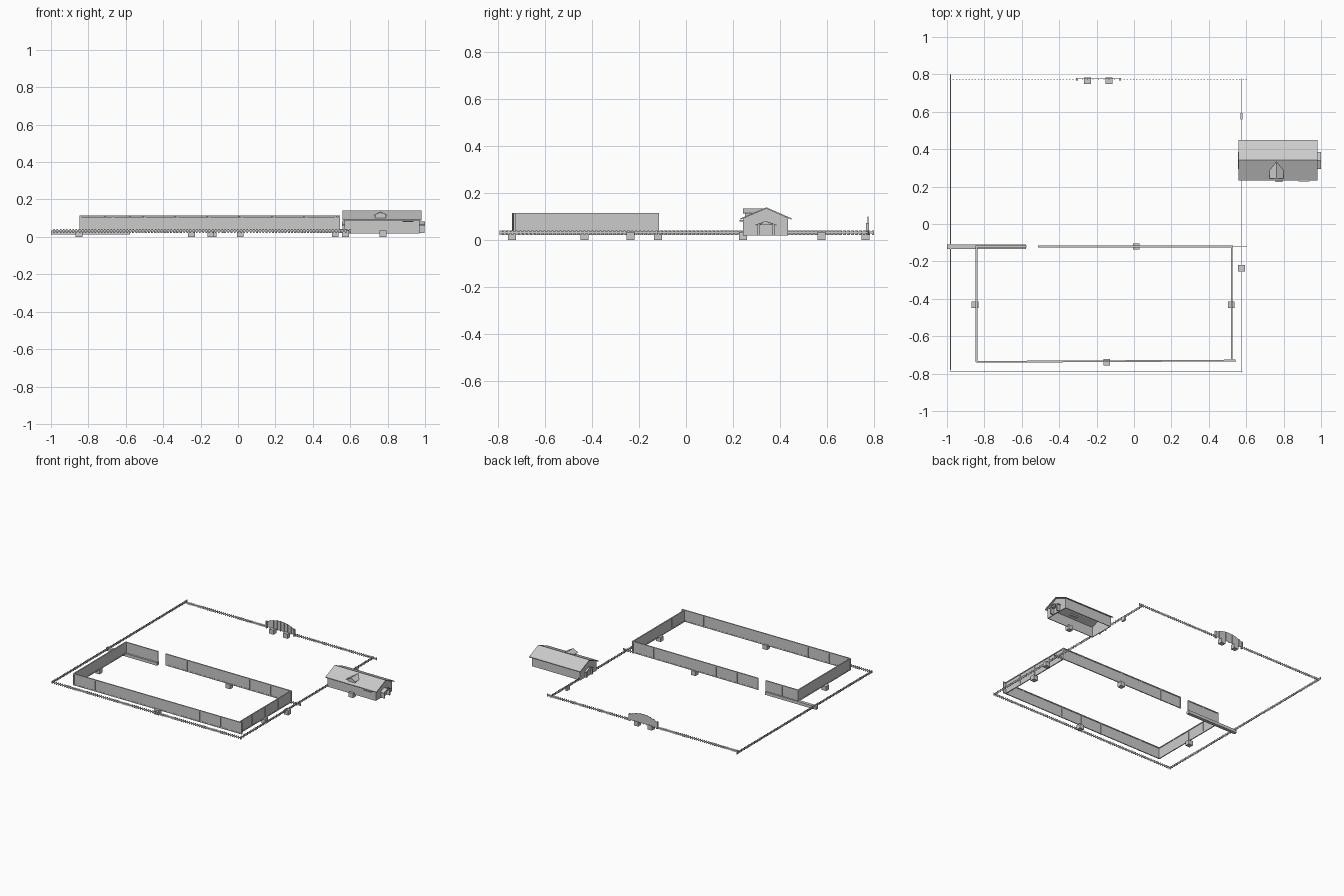
import bpy, bmesh, math
from mathutils import Matrix, Vector

cube = bpy.data.objects.get("Cube")
if cube:
    bpy.data.objects.remove(cube, do_unlink=True)

grey = bpy.data.materials.new("plain_grey")
grey.use_nodes = True
colour = (0.6, 0.6, 0.6, 1)
grey.diffuse_color = colour
grey.node_tree.nodes["Principled BSDF"].inputs["Base Color"].default_value = colour


def finish(name, bm):
    bmesh.ops.recalc_face_normals(bm, faces=bm.faces)
    mesh = bpy.data.meshes.new(name)
    bm.to_mesh(mesh)
    bm.free()
    mesh.materials.append(grey)
    obj = bpy.data.objects.new(name, mesh)
    bpy.context.collection.objects.link(obj)
    return obj


def add_box(bm, centre, size, angle=0):
    m = Matrix.Translation(centre) @ Matrix.Rotation(angle, 4, 'Z') @ Matrix.Diagonal((*size, 1))
    bmesh.ops.create_cube(bm, size=1, matrix=m)


def box(name, x, y, z):
    bm = bmesh.new()
    add_box(bm, (sum(x) / 2, sum(y) / 2, sum(z) / 2), (x[1] - x[0], y[1] - y[0], z[1] - z[0]))
    return finish(name, bm)


def add_prism(bm, points, offset):
    """Extrude a flat outline along an offset."""
    face = bm.faces.new([bm.verts.new(p) for p in points])
    out = bmesh.ops.extrude_face_region(bm, geom=[face], use_keep_orig=True)
    moved = [v for v in out["geom"] if isinstance(v, bmesh.types.BMVert)]
    bmesh.ops.translate(bm, verts=moved, vec=offset)


def run(bm, a, b, thick, z0, z1):
    """Upright slab along a ground line."""
    a, b = Vector(a), Vector(b)
    d, mid = b - a, (a + b) / 2
    add_box(bm, (mid.x, mid.y, (z0 + z1) / 2), (d.length, thick, z1 - z0), math.atan2(d.y, d.x))


def stations(a, b, count):
    a, b = Vector(a), Vector(b)
    return [a.lerp(b, i / count) for i in range(count + 1)]


# Arena walls: panels, posts and a top rail
def arena_wall(name, a, b, count):
    bm = bmesh.new()
    run(bm, a, b, 0.004, 0.032, 0.107)
    run(bm, a, b, 0.009, 0.108, 0.115)
    run(bm, a, b, 0.007, 0.028, 0.036)
    d = Vector(b) - Vector(a)
    for p in stations(a, b, count):
        add_box(bm, (p.x, p.y, 0.071), (0.008, 0.009, 0.086), math.atan2(d.y, d.x))
    finish(name, bm)


arena_wall("arena_front_wall", (-0.84, -0.737), (0.54, -0.73), 8)
arena_wall("arena_left_wall", (0.522, -0.73), (0.522, -0.12), 4)
arena_wall("arena_right_wall", (-0.842, -0.735), (-0.842, -0.12), 4)
arena_wall("arena_back_wall_long", (-0.51, -0.12), (0.525, -0.12), 6)
arena_wall("arena_back_wall_short", (-0.842, -0.12), (-0.58, -0.12), 2)
box("entrance_beam", (-1.0, -0.577), (-0.133, -0.109), (0.012, 0.034))


# Low picket fence round the field
def fence(name, a, b, rail):
    bm = bmesh.new()
    a, b = Vector(a), Vector(b)
    run(bm, a, b, rail, 0.028, 0.036)
    d = b - a
    for p in stations(a, b, max(2, round(d.length / 0.017))):
        add_box(bm, (p.x, p.y, 0.032), (0.008, 0.003, 0.02), math.atan2(d.y, d.x))
    finish(name, bm)


fence("front_fence", (-0.982, -0.79), (0.575, -0.79), 0.002)
fence("left_fence", (0.573, -0.79), (0.573, 0.775), 0.002)
fence("right_fence", (-0.982, -0.78), (-0.982, 0.797), 0.005)
fence("back_fence_right", (-0.982, 0.775), (-0.31, 0.775), 0.002)
fence("back_fence_left", (-0.07, 0.775), (0.6, 0.775), 0.002)
fence("side_fence", (0.525, -0.122), (0.6, -0.122), 0.002)

# Marker blocks beside the walls and gate
blocks = [(-0.248, 0.765), (-0.134, 0.765), (0.012, -0.12), (-0.85, -0.432),
          (0.52, -0.432), (-0.145, -0.74), (0.575, -0.237), (0.775, 0.242)]
for x, y in blocks:
    box("marker_block", (x - 0.018, x + 0.018), (y - 0.017, y + 0.017), (0, 0.034))
box("thin_marker_block", (0.569, 0.581), (0.56, 0.594), (0, 0.034))

# Arched gate in the back fence
gate_x, half, gate_y = -0.19, 0.115, 0.775
rise = lambda t: 0.07 + 0.03 * (1 - t * t)
bm = bmesh.new()
steps = [i / 8 - 1 for i in range(17)]
outline = [(gate_x + half * t, gate_y, rise(t)) for t in steps]
outline += [(gate_x + half, gate_y, 0.03), (gate_x - half, gate_y, 0.03)]
add_prism(bm, outline, (0, 0.002, 0))
for t in steps[::2]:
    top = rise(t) + 0.002
    add_box(bm, (gate_x + half * t, gate_y, (top + 0.026) / 2), (0.005, 0.006, top - 0.026))
for side in (-1, 1):
    add_box(bm, (gate_x + side * half, gate_y - 0.002, 0.048), (0.012, 0.013, 0.052))
finish("arched_gate", bm)

# Stable: open-bottomed walls with gable ends
X0, X1, Y0, Y1, RIDGE = 0.57, 0.97, 0.243, 0.435, 0.342
bm = bmesh.new()
for y in (Y0, Y1 - 0.005):
    add_box(bm, ((X0 + X1) / 2, y + 0.0025, 0.057), (X1 - X0, 0.005, 0.075))
for x in (X0, X1 - 0.005):
    gable = [(x, Y0, 0.02), (x, Y1, 0.02), (x, Y1, 0.093), (x, RIDGE, 0.135), (x, Y0, 0.093)]
    add_prism(bm, gable, (0.005, 0, 0))
finish("stable_walls", bm)


# Pitched roofs as a bent slab along x
def roof(name, x0, x1, y0, yr, y1, eave, peak, thick):
    bm = bmesh.new()
    line = [(y0, eave), (yr, peak), (y1, eave)]
    pts = [(x0, y, z) for y, z in line] + [(x0, y, z - thick) for y, z in reversed(line)]
    add_prism(bm, pts, (x1 - x0, 0, 0))
    finish(name, bm)


roof("stable_roof", 0.56, 0.982, 0.232, RIDGE, 0.45, 0.093, 0.14, 0.006)

# Gabled porches at both ends
for name, x0, x1 in (("left_porch", 0.97, 0.997), ("right_porch", 0.558, 0.57)):
    bm = bmesh.new()
    for y in (0.308, 0.372):
        add_box(bm, ((x0 + x1) / 2, y, 0.043), (x1 - x0, 0.008, 0.046))
    add_prism(bm, [(x0, 0.304, 0.064), (x0, 0.376, 0.064), (x0, 0.34, 0.078)], (x1 - x0 - 0.002, 0, 0))
    finish(name, bm)
    roof(name + "_roof", x0 - 0.002, x1 + 0.003, 0.295, 0.34, 0.385, 0.066, 0.082, 0.004)
box("left_door", (0.97, 0.974), (0.32, 0.36), (0.02, 0.06))
box("right_door", (0.566, 0.57), (0.32, 0.36), (0.02, 0.06))

# Roof dormer with its ridge running back into the roof
bm = bmesh.new()
cx = 0.762
face = [(cx - 0.03, 0.252, 0.098), (cx + 0.03, 0.252, 0.098), (cx + 0.03, 0.252, 0.118),
        (cx, 0.252, 0.132), (cx - 0.03, 0.252, 0.118)]
add_prism(bm, face, (0, 0.03, 0))
finish("dormer", bm)
bm = bmesh.new()
tip, back = (cx, 0.243, 0.136), (cx, 0.335, 0.136)
for s in (-1, 1):
    front, rear = (cx + s * 0.038, 0.243, 0.116), (cx + s * 0.038, 0.286, 0.116)
    add_prism(bm, [tip, back, rear, front], (0, 0, -0.003))
finish("dormer_roof", bm)

# Small awning on the front wall
box("front_awning", (0.88, 0.937), (0.228, 0.245), (0.079, 0.085))
